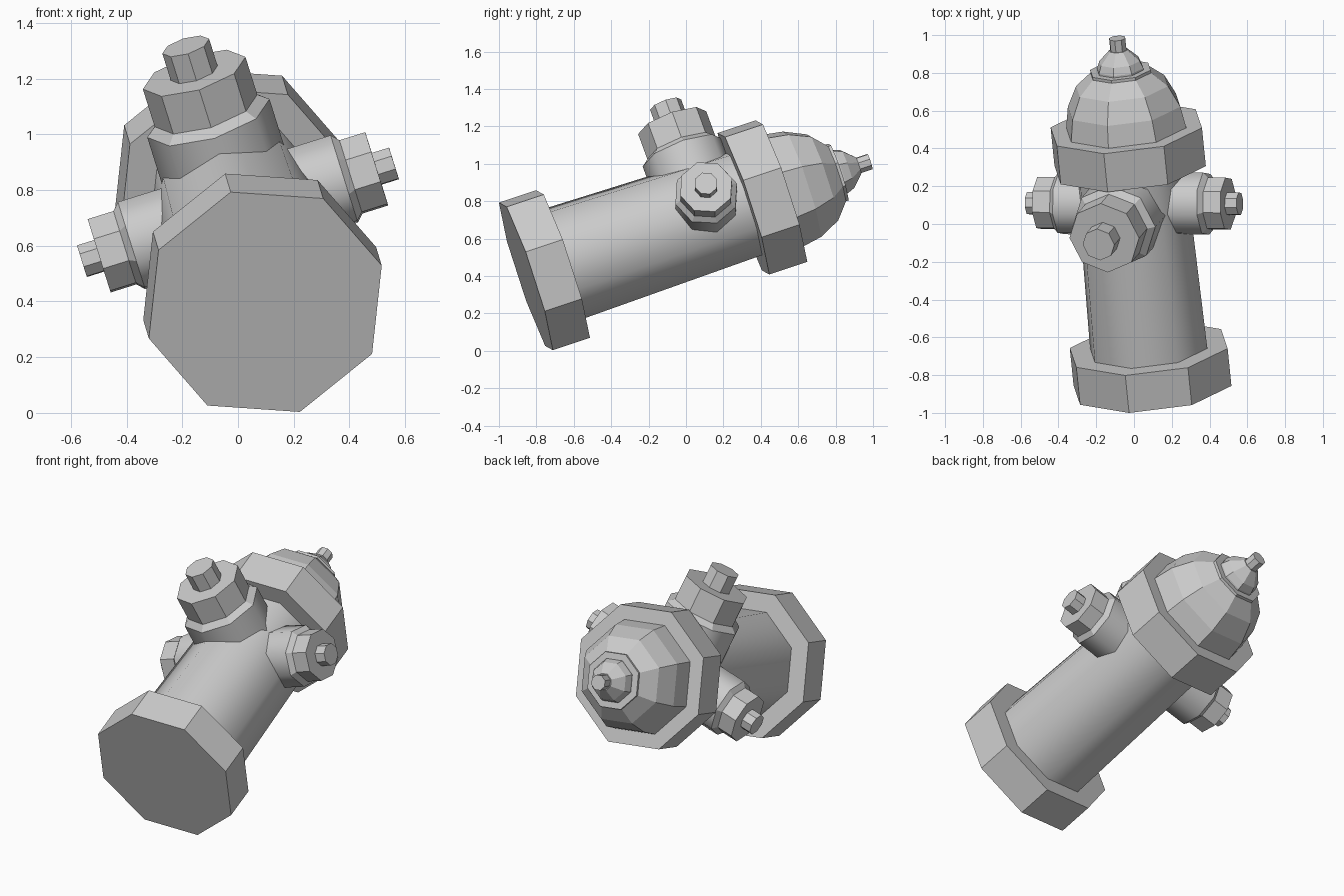
import bpy, bmesh
from math import cos, sin, pi, radians
from mathutils import Matrix, Vector

if "Cube" in bpy.data.objects:
    bpy.data.objects.remove(bpy.data.objects["Cube"])

# Tilted frame: local z runs up the hydrant, local x through the side outlets
axis = Vector((-0.096, 0.944, 0.315)).normalized()
side = Vector((0.954, 0.0, 0.30))
side = (side - axis * side.dot(axis)).normalized()
back = axis.cross(side)
POSE = Matrix((side, back, axis)).transposed().to_4x4()
POSE.translation = (0.098, -0.856, 0.398)


def lathe(name, profile, frame=Matrix(), smooth=False, n=8):
    """Closed eight-sided solid from (radius, height) points."""
    bm = bmesh.new()
    rings = [[bm.verts.new((r * cos(2 * pi * i / n), r * sin(2 * pi * i / n), h))
              for i in range(n)] for r, h in profile]
    for lo, hi in zip(rings, rings[1:]):
        for i in range(n):
            j = (i + 1) % n
            bm.faces.new((lo[i], lo[j], hi[j], hi[i])).smooth = smooth
    bm.faces.new(rings[0][::-1])
    bm.faces.new(rings[-1])
    bmesh.ops.recalc_face_normals(bm, faces=bm.faces)
    mesh = bpy.data.meshes.new(name)
    bm.to_mesh(mesh)
    bm.free()
    if smooth:
        mesh.set_sharp_from_angle(angle=radians(50))
    obj = bpy.data.objects.new(name, mesh)
    obj.matrix_world = POSE @ frame
    bpy.context.collection.objects.link(obj)
    return obj


# Main column
lathe("base_flange", [(0.438, 0), (0.438, 0.21)])
lathe("barrel", [(0.326, 0.18), (0.304, 1.26)], smooth=True)
lathe("upper_collar", [(0.42, 1.232), (0.42, 1.447)])

# Bonnet
lathe("bonnet_dome", [(0.333, 1.42), (0.333, 1.447), (0.312, 1.565),
                      (0.255, 1.68), (0.155, 1.765)])
lathe("bonnet_ring", [(0.168, 1.71), (0.168, 1.77)])
lathe("bonnet_cap", [(0.128, 1.75), (0.128, 1.78), (0.112, 1.82), (0.05, 1.882)])
lathe("operating_nut", [(0.045, 1.86), (0.045, 1.948)])


def outlet(name, rotation, neck_r, cap_r, nut_r, shoulder, cap_start, cap_end, tip):
    """Smooth neck, bevelled cap and small nut pointing out of the barrel."""
    frame = Matrix.Translation((0, 0, 1.022)) @ rotation
    lathe(name + "_neck", [(neck_r, 0.1), (neck_r, shoulder)], frame, smooth=True)
    lathe(name + "_cap", [(neck_r, shoulder), (cap_r, cap_start), (cap_r, cap_end)], frame)
    lathe(name + "_nut", [(nut_r, cap_end - 0.02), (nut_r, tip)], frame)


# Outlets
for label, sign in (("right_outlet", 1), ("left_outlet", -1)):
    outlet(label, Matrix.Rotation(sign * pi / 2, 4, 'Y'),
           0.174, 0.146, 0.063, 0.40, 0.425, 0.522, 0.587)
outlet("front_outlet", Matrix.Rotation(pi / 2, 4, 'X'),
       0.23, 0.193, 0.088, 0.375, 0.405, 0.555, 0.662)
